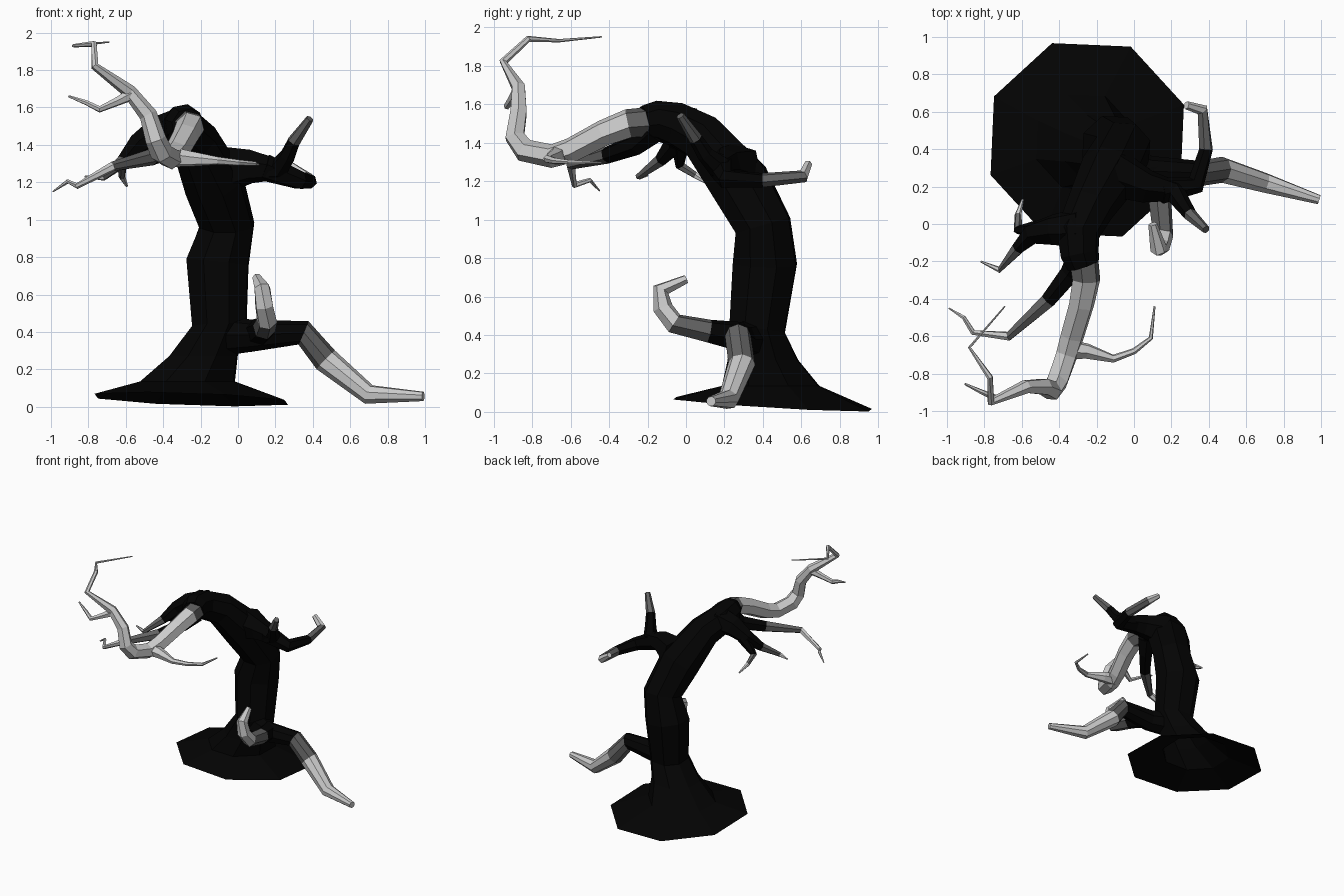
import bpy
import bmesh
from math import cos, sin, pi, radians
from mathutils import Vector


def make_mat(name, v):
    m = bpy.data.materials.new(name)
    m.diffuse_color = (v, v, v, 1)
    return m


SHADES = [make_mat("black_bark", 0.001), make_mat("dark_bark", 0.12), make_mat("grey_bark", 0.55)]


def loft(name, rings, dark, cap_start=True):
    """Skin a list of vertex rings; the first `dark` bands are black, one is blended, the rest grey."""
    bm = bmesh.new()
    loops = [[bm.verts.new(p) for p in r] for r in rings]
    n = len(rings[0])
    for k in range(len(loops) - 1):
        a, b = loops[k], loops[k + 1]
        for i in range(n):
            j = (i + 1) % n
            f = bm.faces.new((a[i], a[j], b[j], b[i]))
            f.material_index = max(0, min(2, k - dark + 1))
    end = bm.faces.new(loops[-1])
    end.material_index = max(0, min(2, len(loops) - 1 - dark))
    if cap_start:
        bm.faces.new(loops[0][::-1])
    me = bpy.data.meshes.new(name)
    bm.to_mesh(me)
    bm.free()
    for m in SHADES:
        me.materials.append(m)
    ob = bpy.data.objects.new(name, me)
    bpy.context.collection.objects.link(ob)
    return ob


def path_rings(path, n, side=None, phase=0.0):
    """Rings of n sides along a path of (x, y, z, radius), carried without twist."""
    pts = [Vector(p[:3]) for p in path]
    dirs = [(b - a).normalized() for a, b in zip(pts, pts[1:])]
    tans = [dirs[0]] + [(a + b).normalized() for a, b in zip(dirs, dirs[1:])] + [dirs[-1]]
    u = Vector(side) if side else tans[0].orthogonal()
    out = []
    for p, t, (_, _, _, r) in zip(pts, tans, path):
        u = (u - t * u.dot(t)).normalized()
        v = t.cross(u)
        out.append([p + r * (u * cos(2 * pi * i / n + phase) + v * sin(2 * pi * i / n + phase))
                    for i in range(n)])
    return out


def branch(name, path, dark=0, n=6):
    return loft(name, path_rings(path, n), dark)


# Trunk: tilted flared foot, then a stem arching forward
PH = radians(20)


def foot_ring(cx, cy, z, r, tilt):
    ring = []
    for i in range(8):
        dx, dy = r * cos(2 * pi * i / 8 + PH), r * sin(2 * pi * i / 8 + PH)
        ring.append(Vector((cx + dx, cy + dy, z + tilt * (-0.035 * dx - 0.06 * dy))))
    return ring


foot = [foot_ring(-0.25, 0.45, 0.04, 0.55, 1),
        foot_ring(-0.27, 0.44, 0.135, 0.27, 0),
        foot_ring(-0.185, 0.40, 0.27, 0.195, 0)]
stem = [(-0.10, 0.37, 0.43, .155), (-0.11, 0.41, 0.77, .178), (-0.06, 0.40, 0.97, .155),
        (-0.13, 0.275, 1.20, .165), (-0.235, 0.09, 1.425, .13), (-0.30, -0.05, 1.495, .118),
        (-0.29, -0.16, 1.515, .105), (-0.27, -0.22, 1.505, .09)]
loft("trunk", foot + path_rings(stem, 8, (1, 0, 0), PH), 12, cap_start=False)

# Main limb continuing from the trunk top, hooking upward
branch("main_limb", [
    (-0.27, -0.17, 1.51, .08), (-0.255, -0.30, 1.50, .077), (-0.28, -0.43, 1.45, .07),
    (-0.33, -0.60, 1.36, .066), (-0.36, -0.70, 1.33, .062), (-0.41, -0.84, 1.36, .062),
    (-0.44, -0.89, 1.43, .056), (-0.48, -0.87, 1.56, .048), (-0.58, -0.87, 1.685, .038),
    (-0.765, -0.95, 1.82, .022), (-0.77, -0.82, 1.94, .017), (-0.88, -0.66, 1.93, .009),
    (-0.69, -0.44, 1.95, .004)], 0)
branch("upper_twig", [
    (-0.57, -0.87, 1.67, .035), (-0.65, -0.90, 1.63, .024), (-0.74, -0.93, 1.59, .018),
    (-0.81, -0.90, 1.625, .014), (-0.905, -0.855, 1.66, .006)], -2)
branch("inner_twig", [
    (-0.35, -0.67, 1.335, .055), (-0.25, -0.68, 1.325, .042), (-0.11, -0.72, 1.315, .022),
    (0.0, -0.68, 1.305, .017), (0.09, -0.61, 1.30, .012), (0.11, -0.44, 1.295, .005)], -2)

# Left limbs drooping from the crown
branch("left_front_limb", [
    (-0.28, -0.17, 1.47, .08), (-0.34, -0.26, 1.39, .058), (-0.46, -0.41, 1.335, .045),
    (-0.67, -0.60, 1.285, .026), (-0.86, -0.58, 1.18, .016), (-0.91, -0.50, 1.205, .012),
    (-0.99, -0.45, 1.15, .004)], 2)
branch("left_limb", [
    (-0.29, -0.02, 1.50, .11), (-0.43, -0.03, 1.47, .085), (-0.54, -0.05, 1.40, .06),
    (-0.62, -0.13, 1.31, .036), (-0.72, -0.245, 1.225, .018), (-0.82, -0.20, 1.23, .005)], 3)
branch("left_back_twig", [
    (-0.52, -0.03, 1.40, .05), (-0.62, -0.03, 1.28, .026), (-0.62, 0.05, 1.23, .018),
    (-0.595, 0.13, 1.18, .007)], 1)

# Forked right limb
branch("right_limb", [
    (-0.10, 0.27, 1.265, .135), (0.07, 0.20, 1.285, .092), (0.22, 0.17, 1.275, .062),
    (0.265, 0.10, 1.34, .044), (0.30, 0.05, 1.42, .036), (0.385, -0.03, 1.54, .022)], 4)
branch("right_back_fork", [
    (0.14, 0.18, 1.28, .075), (0.33, 0.21, 1.21, .052), (0.385, 0.40, 1.205, .038),
    (0.365, 0.61, 1.225, .034), (0.28, 0.635, 1.29, .022)], 2)

# Low limb reaching the ground, with an upturned stub in front
branch("low_limb", [
    (-0.10, 0.35, 0.38, .11), (0.08, 0.28, 0.38, .085), (0.35, 0.27, 0.395, .068),
    (0.47, 0.29, 0.25, .07), (0.70, 0.22, 0.065, .054), (0.99, 0.13, 0.055, .026)], 2, 8)
branch("low_stub", [
    (0.10, 0.29, 0.39, .08), (0.14, 0.12, 0.42, .062), (0.155, -0.06, 0.46, .056),
    (0.14, -0.12, 0.54, .052), (0.13, -0.13, 0.635, .045), (0.10, 0.0, 0.69, .024)], 1)
